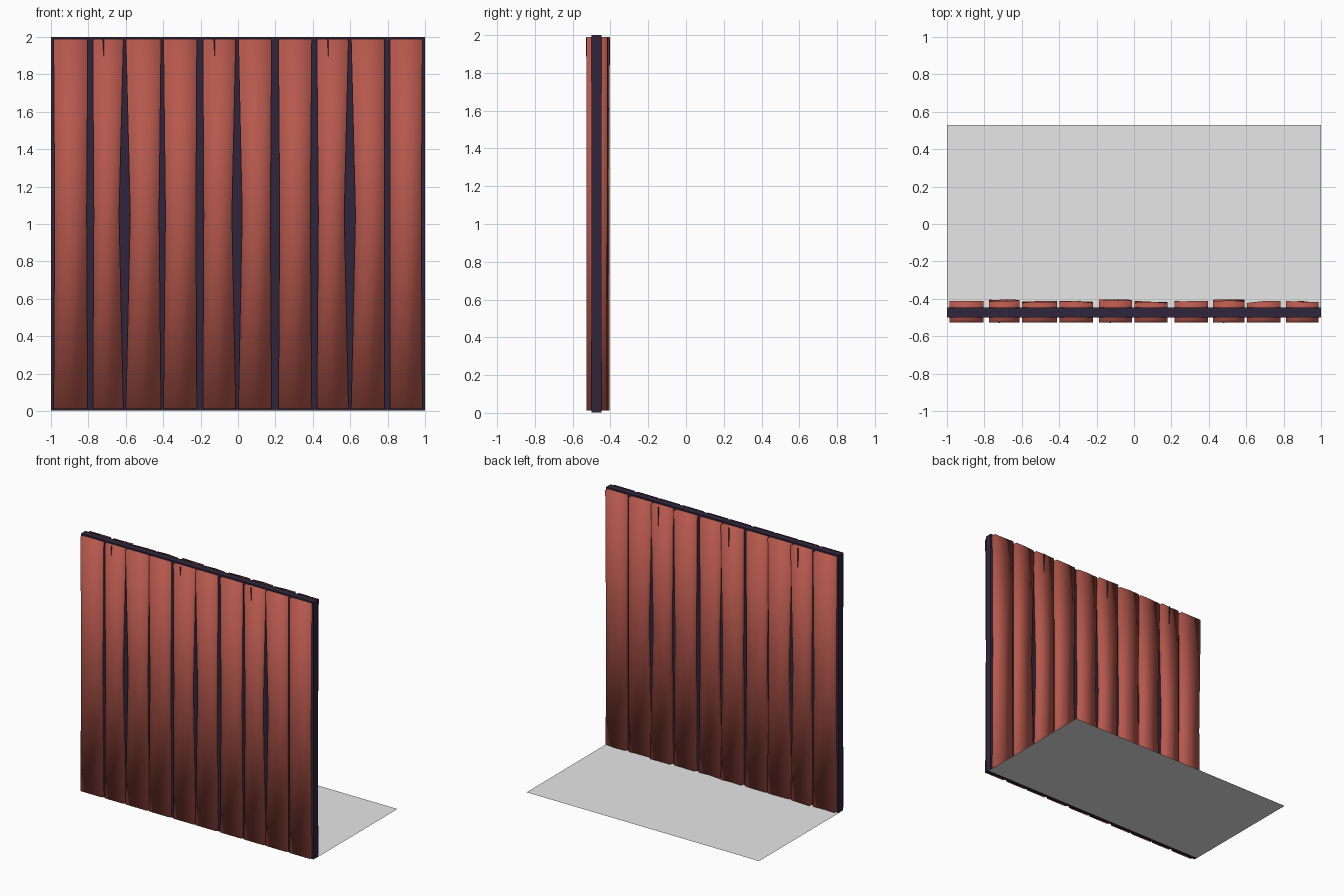
import bpy, random

if "Cube" in bpy.data.objects:
    bpy.data.objects.remove(bpy.data.objects["Cube"])

random.seed(4)


def material(name, rgb):
    m = bpy.data.materials.new(name)
    m.diffuse_color = (*rgb, 1)
    m.use_nodes = True
    m.node_tree.nodes["Principled BSDF"].inputs["Base Color"].default_value = m.diffuse_color
    return m


RED = material("red_wood", (0.47, 0.098, 0.074))
DARK = material("dark_purple", (0.030, 0.019, 0.045))
GREY = material("light_grey", (0.8, 0.8, 0.8))


def make(name, verts, faces, mat, smooth=False):
    me = bpy.data.meshes.new(name)
    me.from_pydata(verts, [], faces)
    me.materials.append(mat)
    for p in me.polygons:
        p.use_smooth = smooth
    ob = bpy.data.objects.new(name, me)
    bpy.context.collection.objects.link(ob)
    return ob


# core board, visible through the gaps and around the rim
bpy.ops.mesh.primitive_cube_add(size=1, location=(0, -0.474, 1.001))
core = bpy.context.object
core.name = "core_board"
core.scale = (2, 0.054, 1.998)
core.data.materials.append(DARK)

# floor sheet, from the middle of the wall backwards
make("floor", [(-1, -0.47, 0), (1, -0.47, 0), (1, 0.53, 0), (-1, 0.53, 0)],
     [(0, 1, 2, 3)], GREY)

# gaps between planks: centre, width at the ends, width halfway up
GAPS = [(-0.995, 0.018, 0.03), (-0.79, 0.027, 0.038), (-0.606, 0.013, 0.06),
        (-0.405, 0.013, 0.034), (-0.204, 0.032, 0.042), (-0.005, 0.014, 0.055),
        (0.198, 0.036, 0.05), (0.408, 0.027, 0.043), (0.598, 0.014, 0.06),
        (0.798, 0.03, 0.03), (0.995, 0.018, 0.03)]
HEIGHTS = (0.012, 1.05, 1.99)


def plank(name, left, right, inner, surface):
    """Board with a 3 x 3 outer face, sides and ends; its back sinks into the core."""
    verts = []
    for layer in (0, 1):
        for r, z in enumerate(HEIGHTS):
            w = 2 if r == 1 else 1
            x0, x1 = left[0] + left[w] / 2, right[0] - right[w] / 2
            for c in range(3):
                y = surface(r, c) if layer else inner
                verts.append((x0 + (x1 - x0) * c / 2, y, z))
    faces = [(9 + r * 3 + c, 10 + r * 3 + c, 13 + r * 3 + c, 12 + r * 3 + c)
             for r in (0, 1) for c in (0, 1)]
    rim = [0, 1, 2, 5, 8, 7, 6, 3]
    for a, b in zip(rim, rim[1:] + rim[:1]):
        faces.append((a, b, b + 9, a + 9))
    if surface(0, 0) > inner:          # rear side: turn the faces outward
        faces = [f[::-1] for f in faces]
    make(name, verts, faces, RED, smooth=True)


def crack(name, x, y, dy, depth):
    """Thin dark wedge running down from the top end of a board."""
    tri = [(x - 0.004, 1.988), (x + 0.004, 1.988), (x + 0.002, 1.988 - depth)]
    verts = [(a, y, z) for a, z in tri] + [(a, y + dy, z) for a, z in tri]
    faces = [(0, 1, 2), (5, 4, 3), (0, 3, 4, 1), (1, 4, 5, 2), (2, 5, 3, 0)]
    if dy > 0:
        faces = [f[::-1] for f in faces]
    make(name, verts, faces, DARK)


for i, (left, right) in enumerate(zip(GAPS, GAPS[1:])):
    plank(f"front_plank_{i}", left, right, -0.49, lambda r, c: -0.527)
    # rear planks are rougher and stick out further
    outer = -0.404 if i % 3 == 1 else -0.412
    bumps = [[outer - random.choice((0, 0.004, 0.01)) for _ in range(3)] for _ in range(3)]
    plank(f"back_plank_{i}", left, right, -0.456, lambda r, c: bumps[r][c])
    if i % 3 == 1:
        x = (left[0] + right[0]) / 2 - 0.022
        crack(f"front_crack_{i}", x, -0.525, -0.004, 0.1)
        crack(f"back_crack_{i}", x + 0.04, outer - 0.004, 0.005, 0.15)
